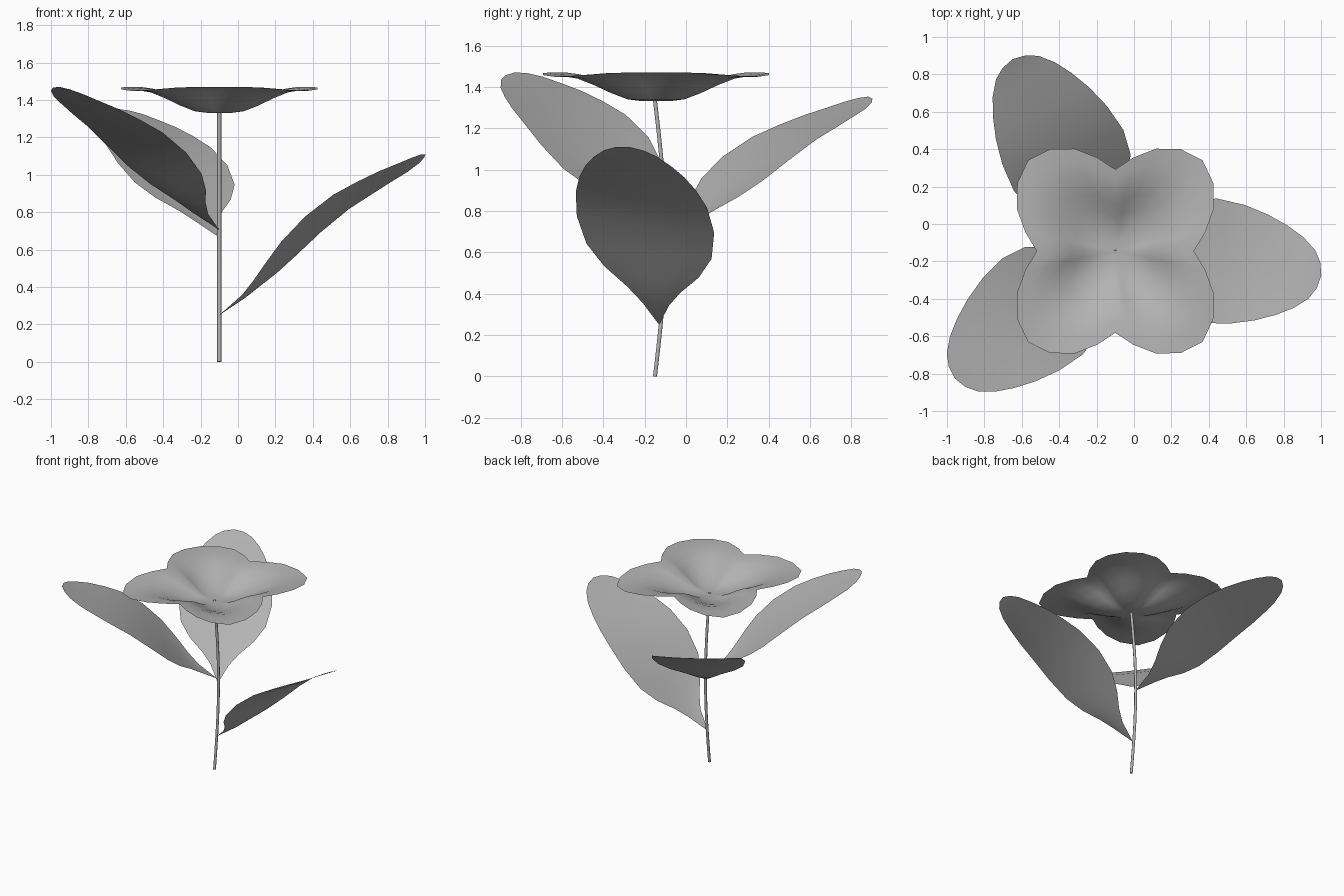
import bpy
import math
from mathutils import Matrix, Vector

cube = bpy.data.objects.get("Cube")
if cube:
    bpy.data.objects.remove(cube, do_unlink=True)

grey = bpy.data.materials.new("plain grey")
grey.use_nodes = True
grey.diffuse_color = (0.45, 0.45, 0.45, 1)
grey.node_tree.nodes["Principled BSDF"].inputs["Base Color"].default_value = grey.diffuse_color


def smooth_mesh(name, verts, faces):
    mesh = bpy.data.meshes.new(name)
    mesh.from_pydata(verts, [], faces)
    mesh.materials.append(grey)
    mesh.shade_smooth()
    obj = bpy.data.objects.new(name, mesh)
    bpy.context.collection.objects.link(obj)
    return obj


# Stem: thin tube that bows gently backward
curve = bpy.data.curves.new("stem", "CURVE")
curve.dimensions = "3D"
curve.bevel_depth = 0.011
curve.bevel_resolution = 1
curve.use_fill_caps = True
spline = curve.splines.new("POLY")
STEPS = 10
spline.points.add(STEPS)
for i, point in enumerate(spline.points):
    t = i / STEPS
    point.co = (-0.1, -0.15 + 0.05 * math.sin(math.pi * t), 1.335 * t, 1)
curve.materials.append(grey)
bpy.context.collection.objects.link(bpy.data.objects.new("stem", curve))

# Leaf rows: distance out, midrib height, half width, upward cup at the edges
LEAF = [(0.13, 0.095, 0.065, 0.005), (0.2, 0.155, 0.13, 0.015), (0.28, 0.235, 0.23, 0.02),
        (0.37, 0.335, 0.305, 0.02), (0.5, 0.465, 0.335, 0.02), (0.65, 0.59, 0.32, 0.015),
        (0.78, 0.672, 0.285, 0.01), (0.89, 0.738, 0.24, 0.005), (0.98, 0.788, 0.19, 0.0),
        (1.05, 0.828, 0.13, 0.0), (1.085, 0.85, 0.07, 0.0)]
HALF = 3


def leaf(name, base, heading, rise, roll, stretch):
    verts, faces = [(0, 0, 0)], []
    columns = 2 * HALF + 1
    for out, height, width, cup in LEAF:
        for c in range(-HALF, HALF + 1):
            k = c / HALF
            z = height * rise + cup * k * k + roll * k * width
            verts.append((out * stretch, k * width, z))
    verts.append((1.1 * stretch, 0, 0.86 * rise))
    tip = len(verts) - 1
    for c in range(columns - 1):
        faces.append((0, 1 + c, 2 + c))
        for r in range(len(LEAF) - 1):
            a = 1 + r * columns + c
            faces.append((a, a + columns, a + columns + 1, a + 1))
        a = tip - columns + c
        faces.append((a, tip, a + 1))
    obj = smooth_mesh(name, verts, faces)
    obj.matrix_world = (Matrix.Translation(Vector(base))
                        @ Matrix.Rotation(math.radians(heading), 4, "Z"))


leaf("left_leaf", (-0.1, -0.13, 0.25), -7.5, 1.0, -0.12, 1.01)
leaf("back_leaf", (-0.1, -0.11, 0.665), 119, 0.8, 0.02, 1.03)
leaf("front_leaf", (-0.1, -0.12, 0.705), 219.5, 0.89, -0.06, 1.01)

# Blossom: shallow dish widening into four lobes whose tips droop a little
LOBE = [0.42, 0.49, 0.57, 0.63, 0.66, 0.63, 0.57, 0.49]
RINGS = [(0.12, 0.0), (0.25, 0.009), (0.4, 0.04), (0.55, 0.079),
         (0.7, 0.113), (0.85, 0.13), (1.0, 0.139)]
SIDES = 4 * len(LOBE)
verts, faces = [(0, 0, 0)], []
for part, height in RINGS:
    for i in range(SIDES):
        angle = math.tau * i / SIDES
        r = LOBE[i % len(LOBE)] * part
        droop = 0.022 * part ** 4 * ((1 - math.cos(4 * angle)) / 2) ** 3
        verts.append((r * math.cos(angle), r * math.sin(angle) * 1.04, height - droop))
for i in range(SIDES):
    j = (i + 1) % SIDES
    faces.append((0, 1 + i, 1 + j))
    for ring in range(len(RINGS) - 1):
        a, b = 1 + ring * SIDES, 1 + (ring + 1) * SIDES
        faces.append((a + i, b + i, b + j, a + j))
blossom = smooth_mesh("blossom", verts, faces)
blossom.location = (-0.1, -0.145, 1.331)
